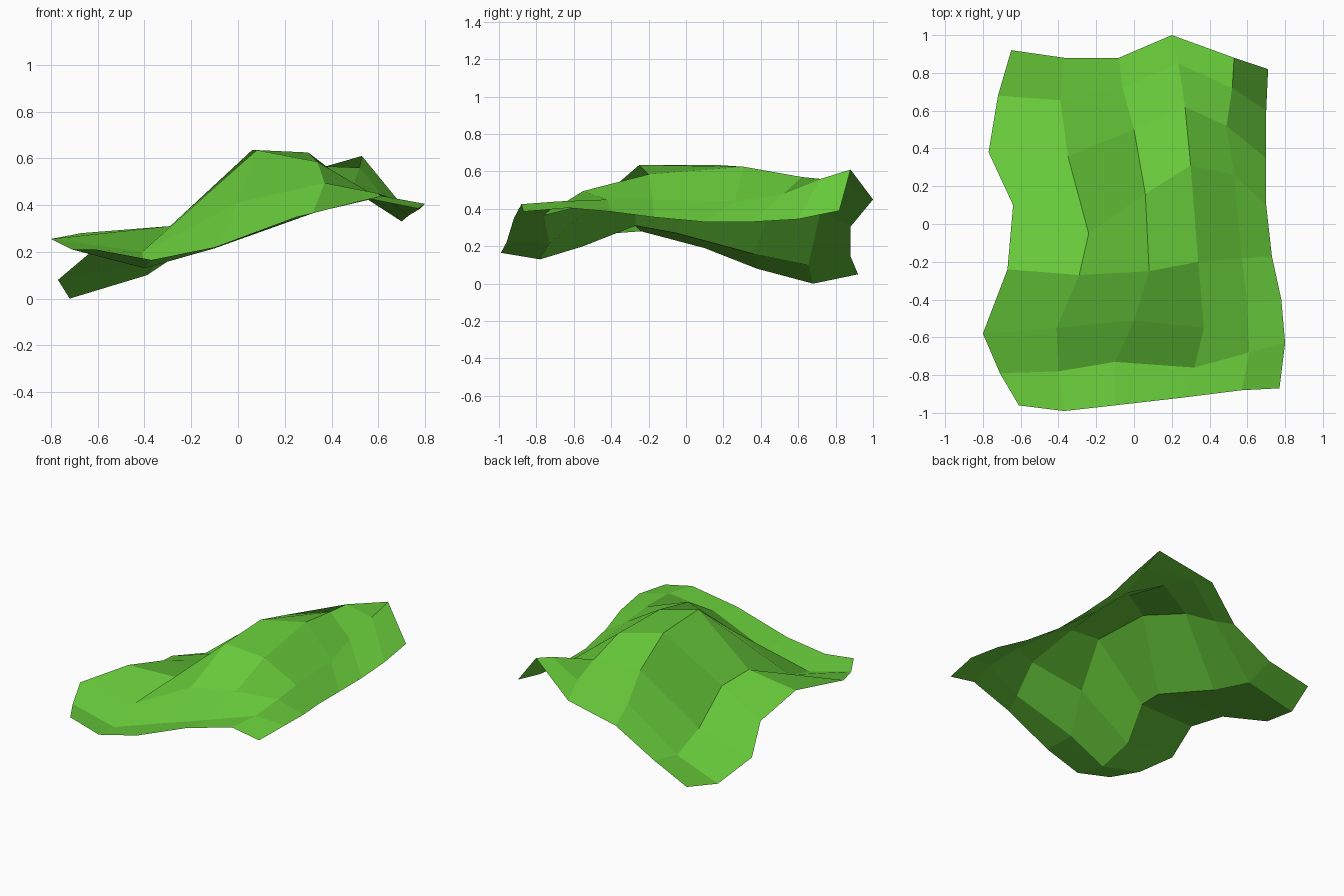
import bpy
import bmesh
from mathutils import Vector

# Remove only the default object
default_object = bpy.data.objects.get("Cube")
if default_object:
    bpy.data.objects.remove(default_object, do_unlink=True)

HUNDREDTH = 0.01


def make_material(name, color):
    """Create one flat colour material."""
    material = bpy.data.materials.new(name)
    material.use_nodes = True
    material.diffuse_color = color
    shader = next(node for node in material.node_tree.nodes
                  if node.type == "BSDF_PRINCIPLED")
    shader.inputs["Base Color"].default_value = color
    shader.inputs["Roughness"].default_value = 0.9
    return material


def loft_profiles(name, profiles, material):
    """Bridge neighbouring profiles with flat quads, normals facing up."""
    sheet = bmesh.new()
    strips = [[sheet.verts.new(Vector(point) * HUNDREDTH) for point in profile]
              for profile in profiles]
    for left, right in zip(strips, strips[1:]):
        left_pairs = zip(left, left[1:])
        right_pairs = zip(right, right[1:])
        for (left_back, left_front), (right_back, right_front) in zip(left_pairs, right_pairs):
            face = sheet.faces.new((left_front, right_front, right_back, left_back))
            face.smooth = False
    mesh = bpy.data.meshes.new(name)
    sheet.to_mesh(mesh)
    sheet.free()
    mesh.materials.append(material)
    part = bpy.data.objects.new(name, mesh)
    bpy.context.collection.objects.link(part)
    return part


# Lengthwise ground profiles, each running from back to front
right_border = [(-65, 92, 5), (-72, 68, 0), (-77, 38, 8), (-64, 10, 19),
                (-67, -24, 28), (-80, -58, 25.5), (-71, -79, 21), (-61, -96, 21)]
right_foot = [(-37, 88, 14.5), (-39, 65.5, 10), (-35, 36, 16), (-24, -5, 27),
              (-29, -27, 31), (-41, -55, 20), (-40, -78, 13), (-37, -99, 16.5)]
main_ridge = [(-8, 88, 30.5), (-6, 72, 39), (0, 50, 52), (6, 16, 63.5),
              (8, -25, 63.5), (0, -51, 41), (-10, -73, 21.5), (-10, -96, 22)]
upper_shelf = [(20, 100, 45), (23.5, 85, 52.5), (27, 62, 57), (30, 31, 62.5),
               (34, -20, 58.5), (37, -55, 49.5), (32, -76, 36.5), (25, -92, 35)]
left_foot = [(53, 88, 61), (52, 72, 56), (49, 52, 48), (53, 26, 44),
             (57, -18, 45), (60, -42, 45), (61, -68, 44), (57, -88, 42.5)]
left_border = [(71, 82, 39), (70, 60, 34.5), (70, 35, 33), (70, 10, 33),
               (73, -17, 35.5), (78, -40, 38.5), (80, -63, 40.5), (77, -87, 38.5)]

# Grassy sheet of ground
grass_green = make_material("grass_green", (0.14, 0.61, 0.044, 1))
loft_profiles("grass_hill",
              [right_border, right_foot, main_ridge,
               upper_shelf, left_foot, left_border],
              grass_green)
